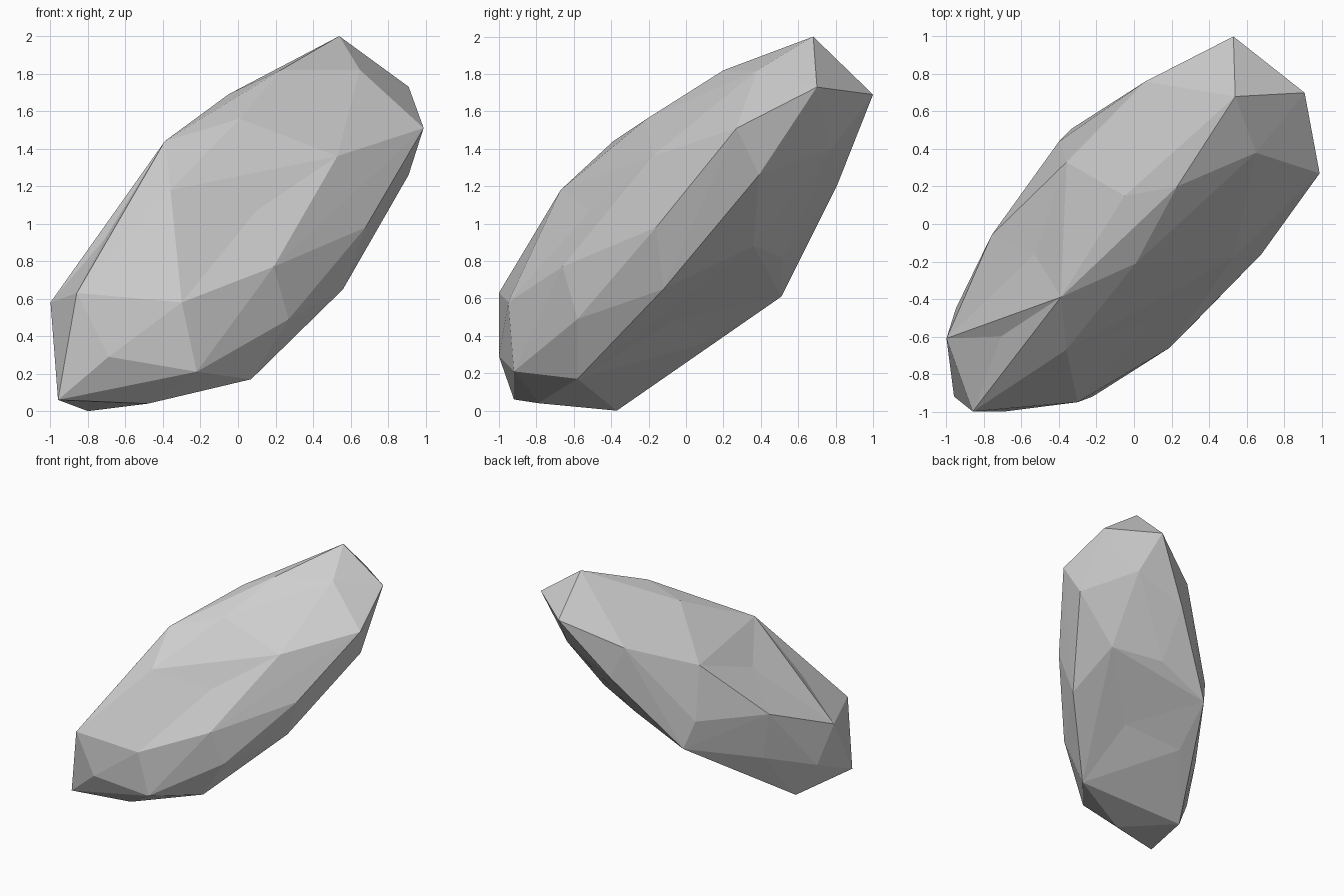
import bpy
import bmesh
from mathutils import Vector

# Remove the default cube only
default_cube = bpy.data.objects.get("Cube")
if default_cube:
    bpy.data.objects.remove(default_cube, do_unlink=True)

# Corner points of the faceted stone, grouped by region
upper_tip = [(.54, .68, 2), (.91, .7, 1.73), (.99, .27, 1.51),
             (.53, 1, 1.69), (.65, .38, 1.82), (.23, .2, 1.82)]
front_side = [(.53, -.18, 1.36), (.01, -.21, 1.56), (-.36, -.67, 1.18),
              (.1, -.51, 1.07), (.19, -.66, .77), (.68, -.16, .98),
              (-.3, -.95, .58), (.27, -.58, .49), (-.22, -.92, .21)]
top_ridge = [(-.05, .15, 1.69), (-.39, -.39, 1.44), (-.53, -.16, 1.12),
             (-.36, .33, 1.28), (.06, .76, 1.48), (-.71, -.6, .92)]
lower_tip = [(-.86, -1, .63), (-.69, -1, .29), (-.96, -.92, .06),
             (-.48, -.79, .04), (-.8, -.37, 0), (-1, -.61, .58),
             (-.95, -.45, .27), (.07, -.58, .17)]
back_side = [(-.76, -.06, .81), (-.4, .44, .84), (.16, .81, 1.21),
             (-.71, -.05, .42), (-.33, .51, .61)]
underside = [(.91, .39, 1.26), (.56, -.12, .65), (.6, .78, 1.4),
             (-.41, .1, .36), (.54, .36, .88), (.13, .52, .82),
             (.06, -.04, .49)]
corners = [Vector(point) for region in
           (upper_tip, front_side, top_ridge, lower_tip, back_side, underside)
           for point in region]

# The stone leans along this axis through its middle
centre = Vector((0, 0, 1))
axis = Vector((.63, .56, .54)).normalized()


def outward(point):
    """Direction away from the long axis, bending towards the tips."""
    offset = point - centre
    return (offset - axis * offset.dot(axis) * .86).normalized()


def wrap(points):
    """Stretch a triangulated skin over the points."""
    skin = bmesh.new()
    for point in points:
        skin.verts.new(point)
    skin.verts.index_update()
    skin.verts.ensure_lookup_table()
    bmesh.ops.convex_hull(skin, input=list(skin.verts), use_existing_faces=False)
    covered = {v.index for v in skin.verts if not v.link_faces}
    triangles = [[v.index for v in f.verts] for f in skin.faces]
    skin.free()
    return triangles, covered


# Puff out dented corners until the skin reaches every corner
puffed = [corner.copy() for corner in corners]
triangles, covered = wrap(puffed)
for attempt in range(40):
    if not covered:
        break
    for index in covered:
        puffed[index] += outward(corners[index]) * .04
    triangles, covered = wrap(puffed)

# Put the skin back on the true corners, so the dents return
mesh = bpy.data.meshes.new("faceted_stone")
mesh.from_pydata(corners, [], triangles)
stone = bmesh.new()
stone.from_mesh(mesh)
loose = [v for v in stone.verts if not v.link_faces]
bmesh.ops.delete(stone, geom=loose, context='VERTS')
bmesh.ops.recalc_face_normals(stone, faces=list(stone.faces))
for face in stone.faces:
    face.smooth = False
stone.to_mesh(mesh)
stone.free()

# Plain grey stone colour
grey = bpy.data.materials.new("stone_grey")
grey.use_nodes = True
colour = (.62, .62, .62, 1)
grey.diffuse_color = colour
for node in grey.node_tree.nodes:
    if node.type == 'BSDF_PRINCIPLED':
        node.inputs["Base Color"].default_value = colour
mesh.materials.append(grey)

rock = bpy.data.objects.new("faceted_stone", mesh)
bpy.context.scene.collection.objects.link(rock)
